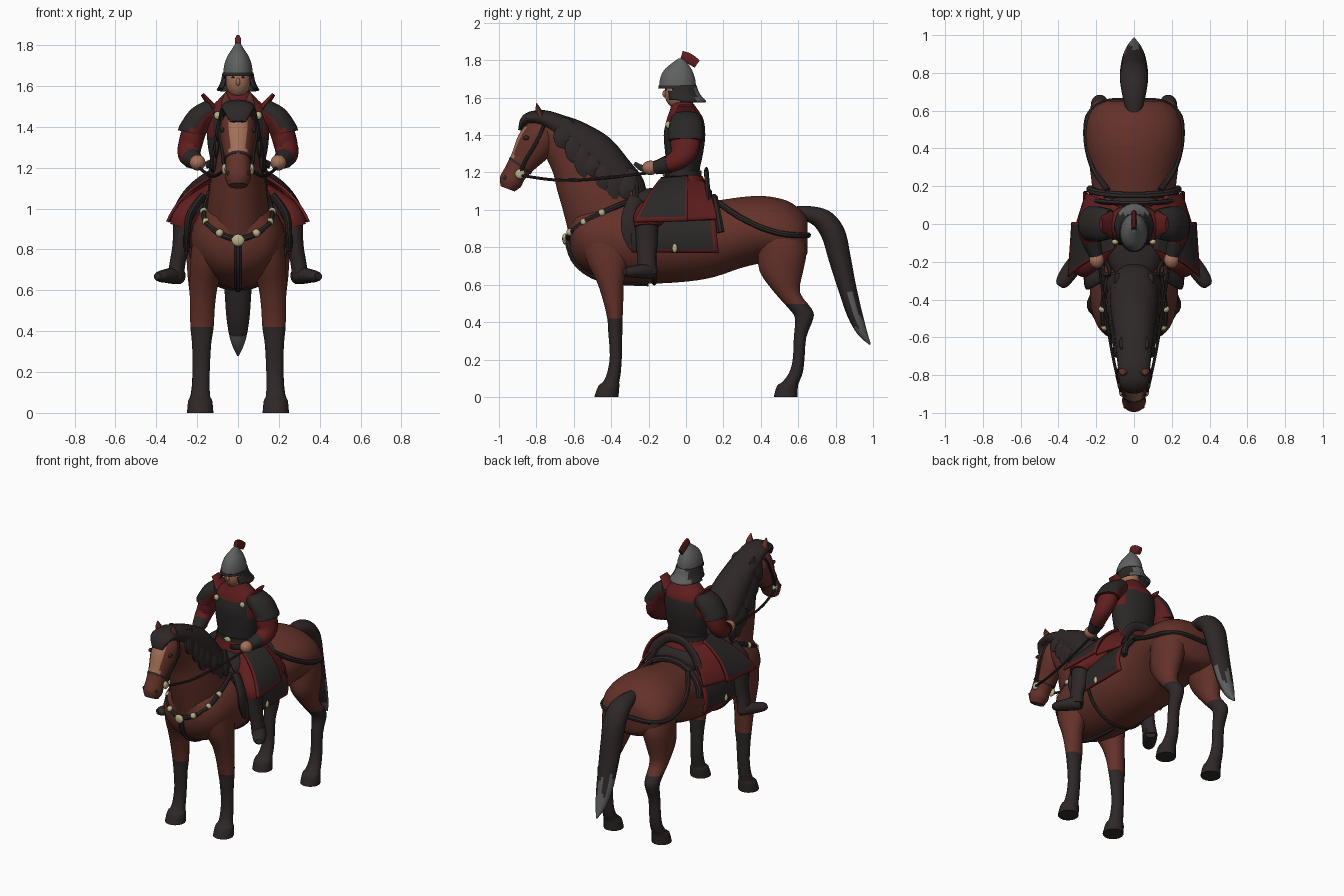
import bpy, bmesh, math
from mathutils import Vector

def colour(name, r, g, b):
    m = bpy.data.materials.new(name)
    m.diffuse_color = (r, g, b, 1)
    return m

COAT = colour("chestnut coat", .125, .031, .022)
DARK = colour("dark hair and leather", .028, .02, .02)
ARMOUR = colour("armour black", .024, .02, .02)
RED = colour("red cloth", .12, .013, .013)
STEEL = colour("steel", .115, .117, .117)
SKIN = colour("skin", .36, .16, .10)
GOLD = colour("pale gold", .47, .43, .25)
BLAZE = colour("face blaze", .37, .16, .095)
GREY = colour("grey hair", .11, .11, .112)

def finish(name, bm, mats, rule=None):
    bmesh.ops.recalc_face_normals(bm, faces=bm.faces)
    bm.normal_update()
    if rule:
        for f in bm.faces:
            f.material_index = rule(f.calc_center_median(), f.normal)
    me = bpy.data.meshes.new(name)
    bm.to_mesh(me)
    bm.free()
    for m in mats:
        me.materials.append(m)
    ob = bpy.data.objects.new(name, me)
    bpy.context.collection.objects.link(ob)
    return ob

def spline(st, k):
    out = []
    for i in range(len(st) - 1):
        p0, p1, p2, p3 = st[max(i - 1, 0)], st[i], st[i + 1], st[min(i + 2, len(st) - 1)]
        for j in range(k):
            t = j / k
            out.append([.5 * (2 * b + (c - a) * t + (2 * a - 5 * b + 4 * c - d) * t * t
                              + (3 * b - a - 3 * c + d) * t ** 3)
                        for a, b, c, d in zip(p0, p1, p2, p3)])
    return out + [list(st[-1])]

def loft(name, st, mats, n=16, k=3, ref=(1, 0, 0), axis=None, rule=None, drop=None):
    """Skin of elliptical rings; each station is x, y, z, half width, half depth."""
    st = spline(st, k)
    pts = [Vector(s[:3]) for s in st]
    bm = bmesh.new()
    rings = []
    for i, s in enumerate(st):
        t = Vector(axis) if axis else pts[min(i + 1, len(pts) - 1)] - pts[max(i - 1, 0)]
        t.normalize()
        side = Vector(ref) - t * t.dot(Vector(ref))
        side.normalize()
        up = t.cross(side)
        a, b = max(s[3], .002), max(s[4], .002)
        rings.append([bm.verts.new(pts[i] + side * a * math.cos(w) + up * b * math.sin(w))
                      for w in (2 * math.pi * (j + .5) / n for j in range(n))])
    for r, q in zip(rings, rings[1:]):
        for j in range(n):
            bm.faces.new((r[j], r[(j + 1) % n], q[(j + 1) % n], q[j]))
    if drop:
        bmesh.ops.delete(bm, geom=[f for f in bm.faces if drop(f.calc_center_median())], context='FACES')
    else:
        bm.faces.new(rings[0])
        bm.faces.new(rings[-1])
    return finish(name, bm, mats, rule)

def pair(name, st, mats, ref=(1, 0, 0), **kw):
    for s, tag in ((1, "left"), (-1, "right")):
        loft(f"{name}_{tag}", [(p[0] * s, *p[1:]) for p in st], mats, ref=(ref[0] * s, *ref[1:]), **kw)

def strap(name, pts, r=.014, both=True, ref=(.2, .1, 1), mat=DARK):
    (pair if both else loft)(name, [(*p, r, r) for p in pts], [mat], ref=ref, n=8, k=4)

def ball(name, c, r, mat, both=True):
    for s in ((1, -1) if both else (1,)):
        bm = bmesh.new()
        bmesh.ops.create_uvsphere(bm, u_segments=14, v_segments=9, radius=1)
        for v in bm.verts:
            v.co = Vector((s * c[0] + v.co.x * r[0], c[1] + v.co.y * r[1], c[2] + v.co.z * r[2]))
        finish(name, bm, [mat])

def panel(name, tl, tr, br, bl, bulge, inner, hem=(0, 1)):
    """Draped cloth plate with a red hem at the bottom and on the chosen sides (0 front, 1 back)."""
    nu, nv = 18, 14
    tl, tr, br, bl, bulge = map(Vector, (tl, tr, br, bl, bulge))
    for s in (1, -1):
        bm = bmesh.new()
        g = []
        for j in range(nv + 1):
            v = j / nv
            row = [tl.lerp(bl, v).lerp(tr.lerp(br, v), i / nu) + bulge * 4 * v * (1 - v) for i in range(nu + 1)]
            g.append([bm.verts.new((p.x * s, p.y, p.z)) for p in row])
        for j in range(nv):
            for i in range(nu):
                f = bm.faces.new((g[j][i], g[j][i + 1], g[j + 1][i + 1], g[j + 1][i]))
                f.material_index = int(i in [e * (nu - 1) for e in hem] or j == nv - 1)
        ob = finish(name, bm, [inner, RED])
        m = ob.modifiers.new("thickness", 'SOLIDIFY')
        m.thickness, m.offset = .014, 0

# Horse body, neck and head
loft("horse_body", [(0, -.62, .86, .07, .07), (0, -.59, .855, .15, .135), (0, -.52, .845, .205, .185),
     (0, -.4, .84, .232, .22), (0, -.2, .84, .235, .235), (0, 0, .83, .23, .215),
     (0, .15, .845, .22, .205), (0, .3, .88, .236, .19), (0, .42, .895, .253, .18),
     (0, .54, .88, .25, .17), (0, .62, .86, .21, .135), (0, .65, .86, .15, .09)],
     [COAT], n=28, axis=(0, 1, 0))
loft("horse_neck", [(0, -.39, .9, .16, .235), (0, -.41, .955, .158, .235), (0, -.48, 1.105, .14, .205),
     (0, -.545, 1.229, .112, .18), (0, -.615, 1.315, .093, .143), (0, -.69, 1.387, .082, .11),
     (0, -.755, 1.42, .07, .075)], [COAT], n=24)
loft("horse_head", [(0, -.735, 1.45, .055, .045), (0, -.77, 1.41, .085, .095), (0, -.815, 1.34, .086, .1),
     (0, -.87, 1.26, .067, .075), (0, -.915, 1.195, .06, .062), (0, -.938, 1.15, .063, .062),
     (0, -.953, 1.112, .046, .04)], [COAT, BLAZE], n=28, k=4,
     rule=lambda c, n: int(abs(c.x) < .042 and 1.275 < c.z < 1.45 and n.y < -.3))
pair("horse_ear", [(.05, -.77, 1.47, .025, .02), (.058, -.785, 1.52, .026, .02), (.06, -.8, 1.57, .003, .003)],
     [COAT], n=8)
ball("horse_eye", (.077, -.855, 1.385), (.01, .017, .012), DARK)
ball("nostril", (.045, -.966, 1.172), (.012, .012, .012), DARK)

# Legs with dark stockings
pair("front_leg", [(.13, -.42, .88, .09, .15), (.15, -.42, .74, .085, .12), (.168, -.405, .62, .07, .075),
     (.174, -.39, .52, .062, .056), (.176, -.38, .42, .058, .042), (.178, -.378, .34, .048, .038),
     (.18, -.375, .22, .043, .033), (.182, -.385, .13, .044, .037), (.184, -.4, .08, .049, .044),
     (.185, -.412, .06, .06, .057), (.185, -.426, 0, .066, .066)], [COAT, DARK], axis=(0, 0, 1),
     rule=lambda c, n: int(c.z < .42))
pair("hind_leg", [(.15, .5, .9, .09, .12), (.155, .515, .78, .098, .132), (.165, .51, .67, .083, .118),
     (.175, .54, .56, .06, .07), (.18, .612, .47, .05, .062), (.182, .632, .42, .046, .05),
     (.183, .61, .32, .04, .034), (.184, .602, .2, .04, .032), (.184, .588, .13, .043, .037),
     (.185, .56, .08, .05, .046), (.185, .543, .06, .058, .057), (.185, .532, 0, .064, .064)],
     [COAT, DARK], axis=(0, 0, 1), rule=lambda c, n: int(c.z < .49))

# Mane, forelock and tail
loft("mane", [(0, -.888, 1.425, .04, .01), (0, -.855, 1.485, .075, .028), (0, -.77, 1.49, .085, .045),
     (0, -.68, 1.447, .095, .065), (0, -.59, 1.39, .105, .09), (0, -.485, 1.3, .122, .115),
     (0, -.375, 1.195, .13, .1), (0, -.285, 1.125, .11, .075), (0, -.235, 1.085, .07, .035)], [DARK], n=18)
crest = [(-.66, 1.4), (-.6, 1.345), (-.55, 1.295), (-.5, 1.25), (-.44, 1.2), (-.385, 1.165), (-.32, 1.13)]
for i, (y, z) in enumerate(crest):
    w = .085 + .035 * min(i / 4, 1)
    drop = .07 + .03 * (i % 3)
    pair("mane_lock", [(w * .7, y + .03, z + .08, .02, .035), (w + .004, y, z, .018, .05),
         (w + .012, y - .004, z - drop * .6, .014, .036), (w + .014, y + .02, z - drop, .003, .004)], [DARK], n=8)
loft("tail", [(0, .59, .985, .04, .035), (0, .67, .975, .06, .045), (0, .74, .94, .072, .06),
     (0, .79, .865, .076, .065), (0, .822, .74, .072, .06), (0, .86, .59, .066, .05),
     (0, .9, .45, .055, .042), (0, .94, .35, .035, .028), (0, .985, .28, .004, .004)], [DARK, GREY], n=20, k=5,
     rule=lambda c, n: int(c.z < (.49 + .08 * math.sin(c.x * 110 + 1) if n.y > 0 else .37)))

# Bridle and reins
loft("noseband", [(0, -.882, 1.242, .068, .073), (0, -.89, 1.231, .067, .071)], [DARK], n=24, k=1)
strap("cheek_strap", [(.075, -.76, 1.45), (.088, -.8, 1.36), (.075, -.855, 1.27), (.066, -.89, 1.19)], .01)
strap("rein", [(.07, -.885, 1.185), (.112, -.7, 1.16), (.145, -.5, 1.165), (.19, -.18, 1.2)], .008)
ball("bit_ring", (.066, -.887, 1.192), (.014, .027, .027), GOLD)

# Breast strap, girth and breeching
strap("breast_strap", [(.14, -.27, 1.06), (.158, -.38, 1.015), (.165, -.48, .97), (.15, -.56, .925),
      (.085, -.615, .875), (0, -.637, .845)], .015)
for c in ((.168, -.45, .985), (.155, -.545, .935), (.09, -.62, .88)):
    ball("strap_boss", c, (.02, .02, .02), GOLD)
ball("chest_boss", (0, -.648, .845), (.032, .014, .03), GOLD, False)
strap("martingale", [(0, -.635, .84), (0, -.6, .735), (0, -.52, .66), (0, -.4, .62), (0, -.2, .608)],
      .018, False, (1, 0, 0))
arc = [math.pi * i / 10 for i in range(11)]
strap("girth", [(.238 * math.cos(w), -.17, .84 - .232 * math.sin(w)) for w in arc], .012, False, (0, 1, 0))
strap("back_band", [(.232 * math.cos(w), .185 - .035 * math.sin(w), .88 + .185 * math.sin(w)) for w in arc],
      .021, False, (0, 1, 0))
strap("breeching", [(.14, .18, 1.035), (.208, .28, .965), (.244, .39, .91), (.253, .5, .875), (.233, .585, .865),
      (.15, .645, .865), (0, .652, .865)], .016)

# Saddle and saddle cloth
loft("saddle", [(0, -.28, 1.06, .09, .05), (0, -.15, 1.03, .17, .09), (0, 0, 1.03, .19, .09),
     (0, .1, 1.05, .17, .085), (0, .14, 1.05, .1, .05)], [DARK], axis=(0, 1, 0))
loft("cantle", [(x, .125 - z * .08, 1.0 + z, .013, .03) for x, z in
     ((-.2, 0), (-.16, .1), (-.08, .18), (0, .2), (.08, .18), (.16, .1), (.2, 0))], [DARK], n=10, ref=(0, 1, 0))
loft("pommel", [(x, -.27, 1.02 + z, .018, .03) for x, z in
     ((-.15, 0), (-.08, .12), (0, .17), (.08, .12), (.15, 0))], [DARK], n=10, ref=(0, 1, 0))
panel("saddle_cloth", (.16, -.3, 1.03), (.16, .15, 1.03), (.252, .175, .77), (.25, -.29, .775), (.045, 0, 0),
      ARMOUR, (1,))
pair("saddle_flap", [(.17, -.27, 1.06, .02, .04), (.235, -.3, .97, .02, .045), (.25, -.3, .88, .016, .045),
     (.25, -.27, .8, .012, .035)], [DARK], n=12)
ball("cloth_stud", (.266, -.06, .795), (.012, .014, .025), GOLD)

# Rider torso and skirt
loft("rider_torso", [(0, -.01, 1.1, .13, .1), (0, -.015, 1.2, .13, .088), (0, -.01, 1.3, .148, .102),
     (0, -.008, 1.4, .155, .112), (0, -.005, 1.48, .145, .1), (0, -.01, 1.53, .1, .078),
     (0, -.02, 1.575, .055, .055)], [ARMOUR, RED], n=24, k=4, axis=(0, 0, 1),
     rule=lambda c, n: int(c.z > 1.46 or (c.z > 1.36 and abs(c.x) > .12)))
loft("belt", [(0, -.015, 1.18, .138, .098), (0, -.015, 1.21, .138, .098)], [DARK], n=24, k=1, axis=(0, 0, 1))
ball("belt_buckle", (0, -.115, 1.195), (.025, .01, .018), GOLD, False)
ball("shoulder_clasp", (.1, -.095, 1.455), (.018, .015, .02), GOLD)
loft("skirt", [(0, -.01, 1.18, .135, .1), (0, 0, 1.1, .165, .125), (0, .01, 1.0, .21, .14)], [RED], n=20, axis=(0, 0, 1))
panel("skirt_back", (.13, -.01, 1.17), (.06, .08, 1.16), (.25, .165, .95), (.305, -.01, .94), (.025, .01, .015), RED)
panel("thigh_guard", (.1, -.13, 1.17), (.14, .01, 1.18), (.325, .01, .94), (.345, -.28, .935), (.03, 0, .018), ARMOUR)

# Rider arms
pair("sleeve", [(.13, 0, 1.47, .055, .075), (.2, 0, 1.41, .06, .08), (.232, -.01, 1.32, .058, .078),
     (.238, -.05, 1.265, .052, .058), (.215, -.12, 1.235, .042, .042)], [RED], ref=(1, 0, 1))
pair("shoulder_pad", [(.125, 0, 1.49, .05, .08), (.185, 0, 1.445, .062, .093), (.222, 0, 1.385, .068, .094),
     (.228, 0, 1.37, .068, .094)], [ARMOUR, RED], ref=(1, 0, 1), k=5, rule=lambda c, n: int(c.z + abs(c.x) < 1.61))
pair("shoulder_wing", [(.12, 0, 1.49, .02, .07), (.175, 0, 1.56, .01, .04)], [RED], n=10, ref=(1, 0, -1))
pair("bracer", [(.226, -.09, 1.245, .05, .05), (.2, -.165, 1.225, .036, .036)], [ARMOUR], n=12, ref=(1, 0, 1))
ball("hand", (.198, -.19, 1.225), (.04, .046, .039), SKIN)
pair("rein_end", [(.15, -.2, 1.215, .012, .02), (.13, -.24, 1.225, .012, .018), (.13, -.275, 1.25, .008, .01)], [DARK], n=8)

# Rider legs and boots
pair("thigh", [(.07, -.01, 1.07, .08, .08), (.155, -.11, 1.025, .078, .085), (.25, -.2, .965, .07, .08),
     (.275, -.21, .91, .06, .065)], [RED], ref=(1, 0, .5))
pair("boot_shaft", [(.268, -.21, .95, .052, .06), (.275, -.21, .83, .046, .058), (.295, -.21, .74, .04, .05),
     (.305, -.205, .66, .042, .055)], [DARK], n=14, axis=(0, 0, 1))
pair("boot_foot", [(.285, -.175, .668, .038, .035), (.31, -.21, .672, .042, .045), (.35, -.265, .67, .034, .044),
     (.38, -.31, .668, .027, .036), (.392, -.328, .67, .016, .022)], [DARK], n=14, ref=(0, 0, 1))

# Rider head and helmet
ball("rider_head", (0, -.045, 1.625), (.062, .07, .085), SKIN, False)
ball("nose", (0, -.113, 1.62), (.011, .013, .02), SKIN, False)
ball("rider_eye", (.024, -.106, 1.642), (.01, .005, .004), DARK)
loft("helmet", [(0, -.045, 1.655, .073, .1), (0, -.045, 1.7, .069, .095), (0, -.043, 1.745, .053, .077),
     (0, -.035, 1.78, .03, .047), (0, -.025, 1.81, .012, .014)], [STEEL], n=20, axis=(0, 0, 1))
loft("helmet_brim", [(0, -.045, 1.65, .08, .105), (0, -.045, 1.666, .076, .102)], [ARMOUR], n=20, k=1, axis=(0, 0, 1))
guard = loft("neck_guard", [(0, -.04, 1.665, .076, .098), (0, -.03, 1.62, .086, .105), (0, -.015, 1.58, .106, .125)],
             [ARMOUR, STEEL], n=24, axis=(0, 0, 1), drop=lambda c: c.y < -.085 or c.z < 1.6 - (c.y + .04) * .3 - .015,
             rule=lambda c, n: int(c.y > .05))
guard.modifiers.new("thickness", 'SOLIDIFY').thickness = .01
loft("plume", [(0, -.025, 1.825, .015, .028), (0, .015, 1.81, .016, .03), (0, .06, 1.78, .013, .026)], [RED], n=8)

# Smooth shading with sharp edges kept
for ob in bpy.context.collection.objects:
    ob.select_set(True)
    bpy.context.view_layer.objects.active = ob
bpy.ops.object.shade_smooth_by_angle(angle=math.radians(40))
